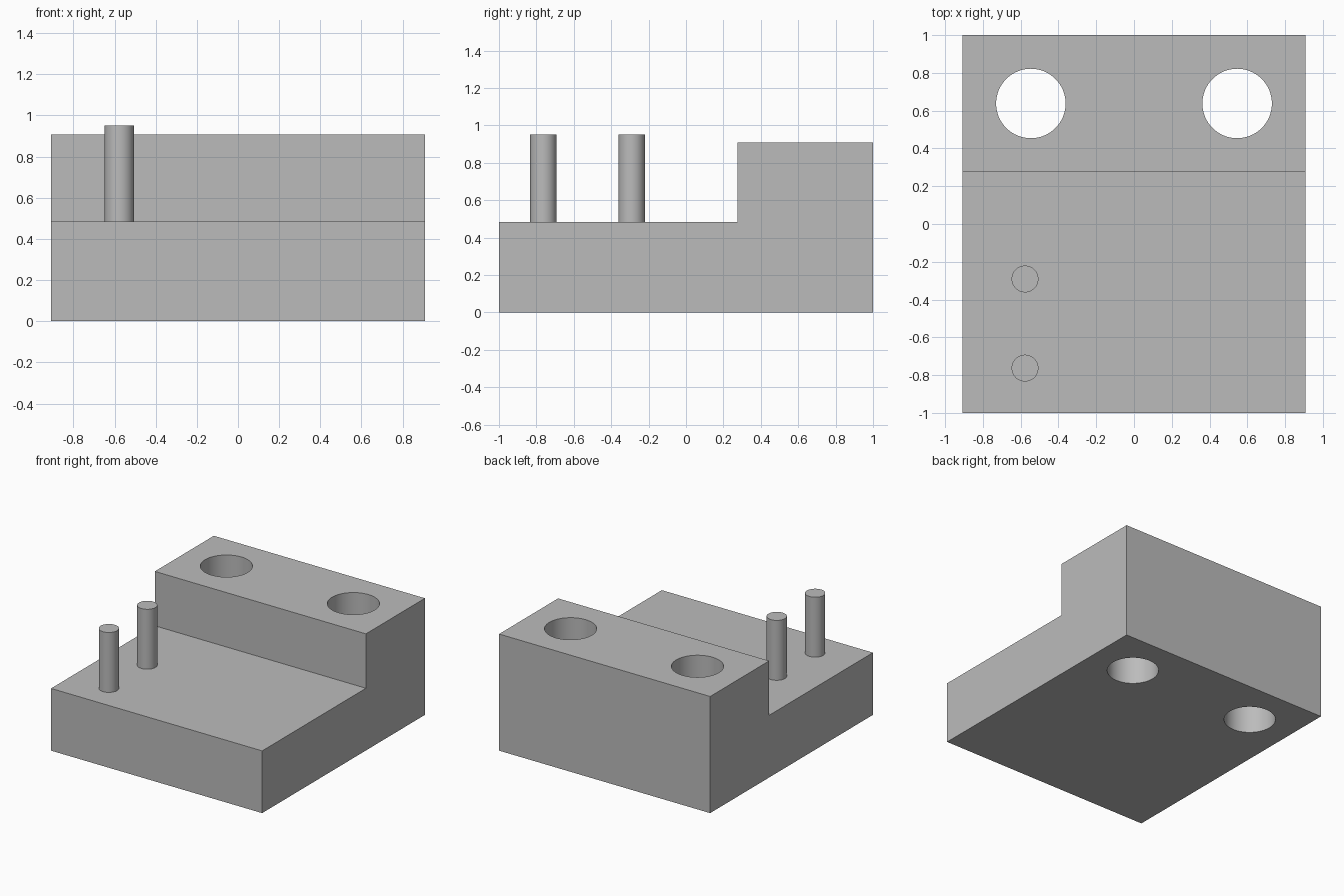
import bpy
import bmesh
import math

cube = bpy.data.objects.get("Cube")
if cube:
    bpy.data.objects.remove(cube, do_unlink=True)

HALF_WIDTH = 0.908
STEP_Z = 0.484

grey = bpy.data.materials.new("plain grey")
grey.use_nodes = True
colour = (0.5, 0.5, 0.5, 1)
grey.diffuse_color = colour
grey.node_tree.nodes["Principled BSDF"].inputs["Base Color"].default_value = colour


def cylinder(name, x, y, radius, bottom, top):
    bpy.ops.mesh.primitive_cylinder_add(
        vertices=64, radius=radius, depth=top - bottom,
        location=(x, y, (bottom + top) / 2))
    obj = bpy.context.object
    obj.name = name
    obj.data.materials.append(grey)
    return obj


def smooth(obj):
    bpy.ops.object.select_all(action="DESELECT")
    obj.select_set(True)
    bpy.context.view_layer.objects.active = obj
    bpy.ops.object.shade_smooth_by_angle(angle=math.radians(30))


# Stepped block: side profile extruded across the width
profile = [(-1, 0), (1, 0), (1, 0.907), (0.275, 0.907), (0.275, STEP_Z), (-1, STEP_Z)]
bm = bmesh.new()
side = bm.faces.new([bm.verts.new((-HALF_WIDTH, y, z)) for y, z in profile])
extruded = bmesh.ops.extrude_face_region(bm, geom=[side])["geom"]
bmesh.ops.translate(bm, vec=(2 * HALF_WIDTH, 0, 0),
                    verts=[v for v in extruded if isinstance(v, bmesh.types.BMVert)])
bmesh.ops.recalc_face_normals(bm, faces=bm.faces)
mesh = bpy.data.meshes.new("stepped_block")
bm.to_mesh(mesh)
bm.free()
block = bpy.data.objects.new("stepped_block", mesh)
bpy.context.collection.objects.link(block)
mesh.materials.append(grey)

# Two through holes in the raised back
for label, x in (("right", -0.546), ("left", 0.546)):
    cutter = cylinder(label + "_hole_cutter", x, 0.638, 0.184, -0.1, 1.1)
    cut = block.modifiers.new(label + "_hole", "BOOLEAN")
    cut.operation = "DIFFERENCE"
    cut.solver = "EXACT"
    cut.object = cutter
    bpy.context.view_layer.objects.active = block
    bpy.ops.object.modifier_apply(modifier=cut.name)
    bpy.data.objects.remove(cutter, do_unlink=True)
smooth(block)

# Two upright pins on the lower deck
for label, y in (("front", -0.763), ("back", -0.291)):
    smooth(cylinder(label + "_pin", -0.577, y, 0.071, STEP_Z, 0.95))
